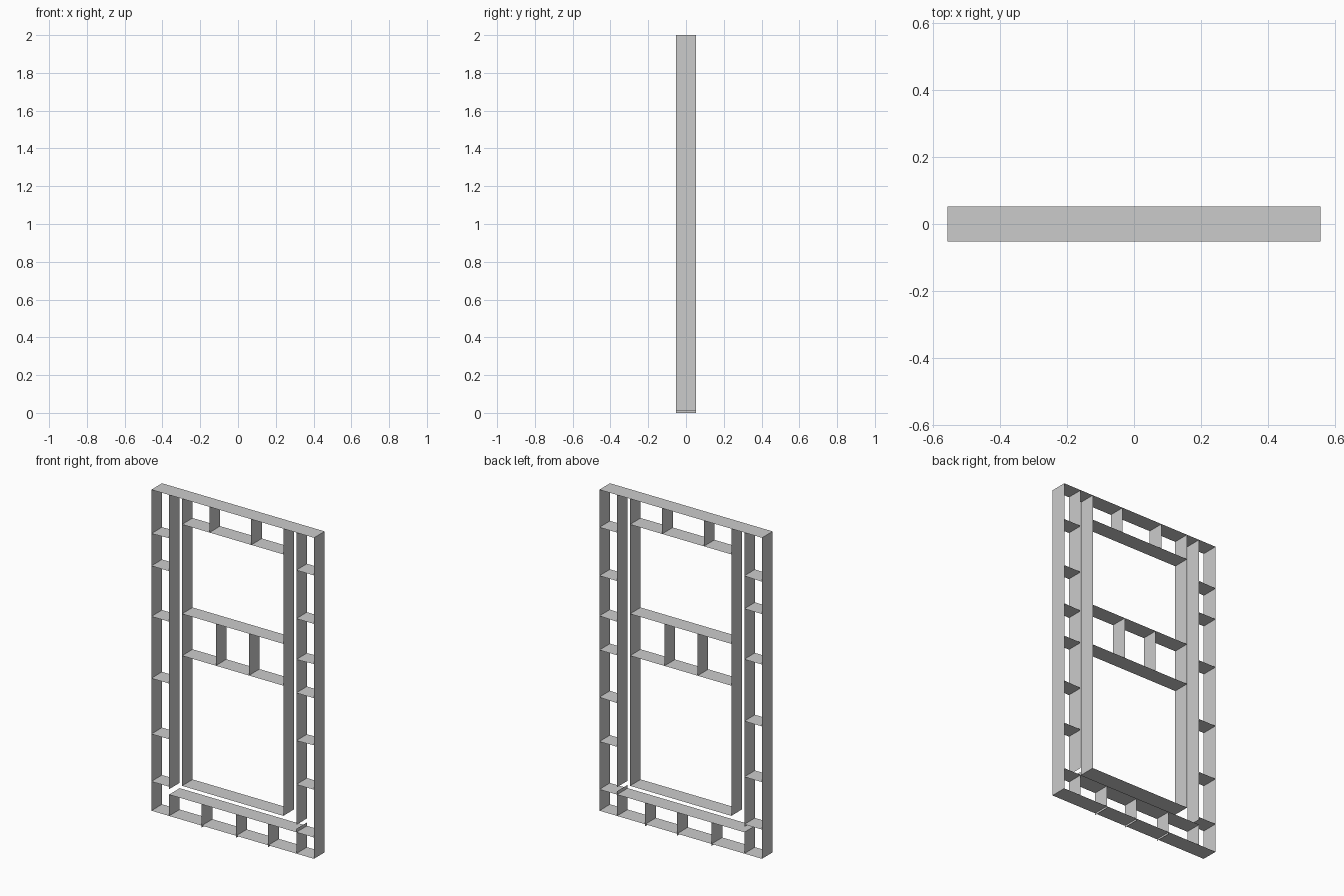
import bpy

if "Cube" in bpy.data.objects:
    bpy.data.objects.remove(bpy.data.objects["Cube"])

D = 0.052                            # half depth
OUT, MID, IN = 0.557, 0.436, 0.347   # half widths of the uprights
TOP, BASE = 2.0, 0.012


def sheets(name, segments):
    """Thin sheets: each front-view segment (x1, z1, x2, z2) runs the full depth."""
    verts, faces = [], []
    for x1, z1, x2, z2 in segments:
        n = len(verts)
        verts += [(x1, -D, z1), (x2, -D, z2), (x2, D, z2), (x1, D, z1)]
        faces.append((n, n + 1, n + 2, n + 3))
    mesh = bpy.data.meshes.new(name)
    mesh.from_pydata(verts, [], faces)
    obj = bpy.data.objects.new(name, mesh)
    bpy.context.collection.objects.link(obj)
    return obj


def across(x1, x2, heights):
    return [(x1, z, x2, z) for z in heights]


def upright(z1, z2, xs):
    return [(x, z1, x, z2) for x in xs]


# Outer case: top, base and both sides
sheets("outer_case", across(-OUT, OUT, [BASE, TOP]) + upright(TOP, BASE, [-OUT, OUT]))

# Side columns: inner uprights and small shelves
sheets("left_inner_upright", upright(0.177, TOP, [-MID]))
sheets("right_inner_upright", upright(0.19, TOP, [MID]))
sheets("left_shelves", across(-OUT, -MID, [1.528, 1.215, 0.832, 0.487, 0.193])
       + [(-OUT, 1.728, -MID, 1.732)])
sheets("right_shelves", across(MID, OUT, [1.767, 1.467, 1.007, 0.44])
       + [(MID, 1.214, OUT, 1.218), (MID, 0.711, OUT, 0.715)])

# Bottom row of compartments
sheets("bottom_row_top", across(-MID, OUT, [0.144]))
sheets("bottom_dividers", upright(0.0, 0.144, [-0.212, 0.024, 0.243])
       + upright(BASE, 0.144, [-MID]) + upright(BASE, 0.165, [MID]))

# Central frame with shelves and dividers
sheets("centre_uprights", upright(0.222, TOP, [-IN, IN]))
sheets("centre_shelves", across(-IN, IN, [1.841, 1.287, 1.028, 0.222]))
sheets("top_dividers", upright(1.841, TOP, [-0.159, 0.127]))
sheets("middle_dividers", upright(1.028, 1.287, [-0.116, 0.111]))
